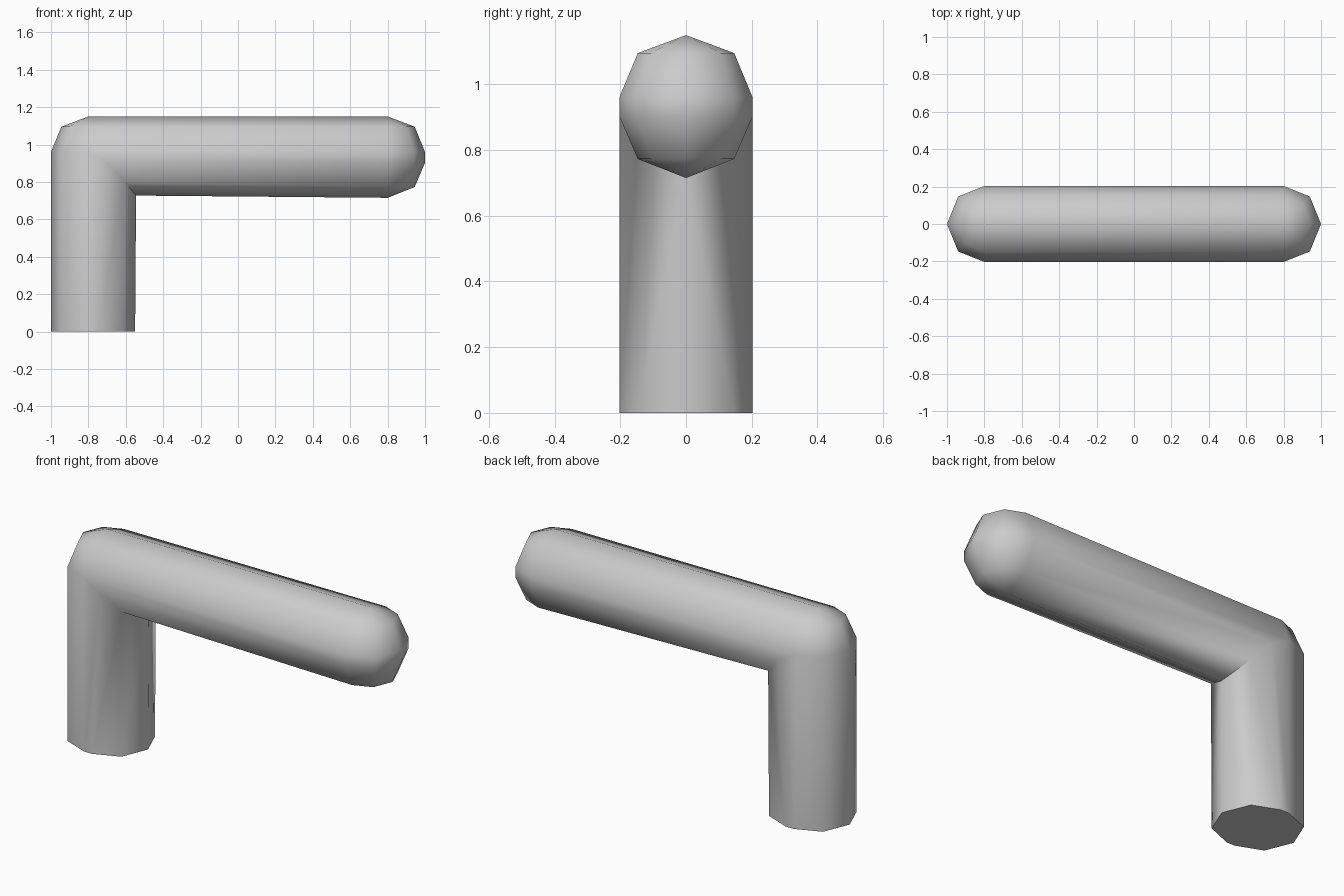
import bpy, bmesh, math
from mathutils import Vector

if "Cube" in bpy.data.objects:
    bpy.data.objects.remove(bpy.data.objects["Cube"])

bm = bmesh.new()


def loft(rows):
    """Skin between half outlines (y >= 0) and mirror the faces across y = 0."""
    for s in (1, -1):
        for a, b in zip(rows, rows[1:]):
            for i in range(len(a) - 1):
                pts = []
                for p in (a[i], a[i + 1], b[i + 1], b[i]):
                    v = Vector((p[0], p[1] * s, p[2]))
                    if all((v - q).length > 1e-5 for q in pts):
                        pts.append(v)
                if len(pts) > 2:
                    bm.faces.new([bm.verts.new(p) for p in pts])


W, D = 0.203, 0.147
# rounded quarter-turn: offset outward, offset sideways
turn = [(0.2, 0), (0.14, D), (0, W)]


def cap_row(cx, side, scale, z):
    return [(cx + side * u * scale, v * scale, z) for u, v in turn]


K = D / W
upper = [(0, 1.15), (K, 1.095), (1, 0.96)]
lower = [(1, 0.903), (K, 0.773), (0, 0.715)]

# Rounded ends: free end is a full dome, elbow end only the upper half
loft([cap_row(0.8, 1, s, z) for s, z in upper + lower])
loft([cap_row(-0.8, -1, s, z) for s, z in upper])

# Horizontal grip, from the mitred elbow to the free end
mitre = [(-0.70, W, 0.903), (-0.605, D, 0.80), (-0.545, 0, 0.727)]
start = [(-0.8, W * s, z) for s, z in upper] + mitre
end = [(0.8, W * s, z) for s, z in upper + lower]
loft([start, end])

# Vertical stem, from the floor up to the mitre
back = [(-1, 0), (-0.94, D), (-0.8, W)]
front = [(-0.75, W), (-0.61, D), (-0.55, 0)]
foot = [(x, y, 0) for x, y in back + front]
loft([foot, [(x, y, 0.96) for x, y in back] + mitre])

# Flat underside of the stem
ring = foot + [(x, -y, z) for x, y, z in foot[-2:0:-1]]
bm.faces.new([bm.verts.new(p) for p in ring])

bmesh.ops.remove_doubles(bm, verts=bm.verts, dist=1e-4)
bmesh.ops.recalc_face_normals(bm, faces=bm.faces)
mesh = bpy.data.meshes.new("lever_handle")
bm.to_mesh(mesh)
bm.free()
handle = bpy.data.objects.new("lever_handle", mesh)
bpy.context.collection.objects.link(handle)
bpy.context.view_layer.objects.active = handle
handle.select_set(True)
bpy.ops.object.shade_smooth_by_angle(angle=math.radians(55))
